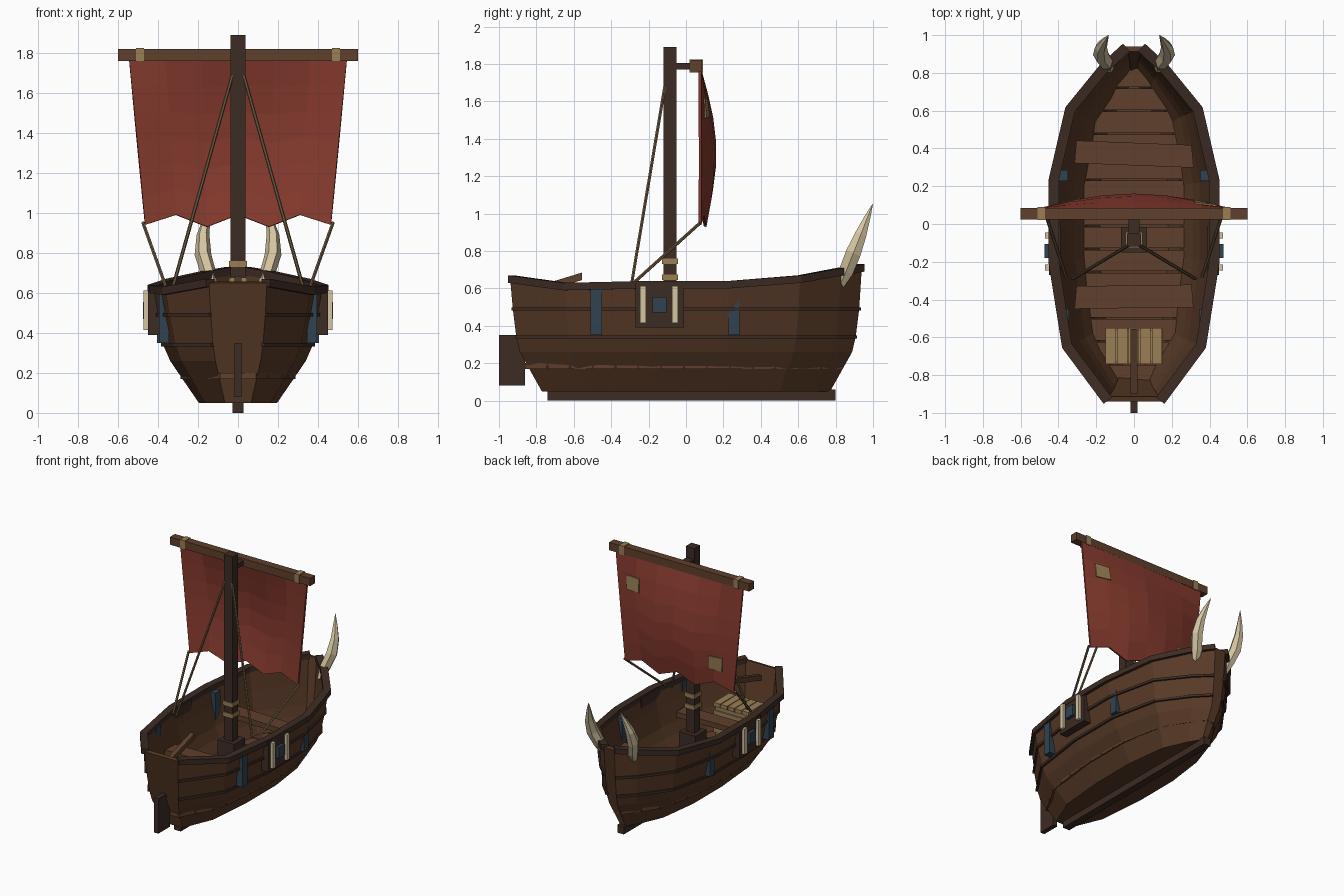
import bpy, bmesh, math
from mathutils import Vector

if "Cube" in bpy.data.objects:
    bpy.data.objects.remove(bpy.data.objects["Cube"])


def material(name, rgb):
    m = bpy.data.materials.new(name)
    m.diffuse_color = (*rgb, 1)
    m.use_nodes = True
    m.node_tree.nodes["Principled BSDF"].inputs["Base Color"].default_value = m.diffuse_color
    return m


HULL = material("hull brown", (0.098, 0.042, 0.020))
PLANK = material("plank brown", (0.115, 0.050, 0.025))
DARK = material("dark wood", (0.046, 0.025, 0.017))
RED = material("sail red", (0.24, 0.043, 0.027))
IVORY = material("ivory", (0.66, 0.56, 0.36))
TAN = material("tan", (0.32, 0.21, 0.09))
BLUE = material("slate blue", (0.03, 0.055, 0.08))
ROPE = material("rope", (0.16, 0.105, 0.052))


def mesh_object(name, verts, faces, mat):
    bm = bmesh.new()
    vs = [bm.verts.new(v) for v in verts]
    for f in faces:
        bm.faces.new([vs[i] for i in f])
    bmesh.ops.recalc_face_normals(bm, faces=bm.faces)
    me = bpy.data.meshes.new(name)
    bm.to_mesh(me)
    bm.free()
    me.materials.append(mat)
    ob = bpy.data.objects.new(name, me)
    bpy.context.collection.objects.link(ob)
    return ob


def loft(name, rings, mat):
    """Skin equal-sized closed rings and cap both ends."""
    n = len(rings[0])
    faces = [(r * n + i, r * n + (i + 1) % n, (r + 1) * n + (i + 1) % n, (r + 1) * n + i)
             for r in range(len(rings) - 1) for i in range(n)]
    faces += [tuple(range(n)), tuple((len(rings) - 1) * n + i for i in range(n))]
    return mesh_object(name, [v for r in rings for v in r], faces, mat)


def box(name, x, y, z, mat):
    ring = lambda h: [(x[0], y[0], h), (x[1], y[0], h), (x[1], y[1], h), (x[0], y[1], h)]
    return loft(name, [ring(z[0]), ring(z[1])], mat)


def side_box(name, x, y, z, mat):
    for s, side in ((-1, "left"), (1, "right")):
        box(f"{name}_{side}", sorted((s * x[0], s * x[1])), y, z, mat)


def rod(name, a, b, r, mat):
    a, b = Vector(a), Vector(b)
    q = (b - a).to_track_quat('Z', 'Y')
    ring = [q @ Vector((r * math.cos(k * math.pi / 3), r * math.sin(k * math.pi / 3), 0)) for k in range(6)]
    loft(name, [[p + v for v in ring] for p in (a, b)], mat)


def interp(t, pts):
    for (a, va), (b, vb) in zip(pts, pts[1:]):
        if t <= b:
            return va + (vb - va) * max(0, (t - a) / (b - a))
    return pts[-1][1]


# Hull: stations are (y, half width, top height)
STATIONS = [(-.94, .145, .65), (-.65, .365, .61), (-.2, .435, .62), (.23, .435, .62),
            (.61, .345, .65), (.83, .165, .69), (.94, .045, .71)]
WIDTH = [(.05, .45), (.26, .78), (.34, .86), (.49, .94), (.63, 1)]
LENGTH = [(.05, .82), (.26, .945), (.34, .965), (.49, .985), (.63, 1)]


def half_width(y, z):
    return interp(y / interp(z, LENGTH), [(s[0], s[1]) for s in STATIONS]) * interp(z, WIDTH)


rings = []
for y, w, top in STATIONS:
    right = [(w * interp(z, WIDTH), y * interp(z, LENGTH), z) for z in (top, .49, .34, .26, .05)]
    rings.append(right + [(-p[0], p[1], p[2]) for p in reversed(right)])
n = 10
faces = [(r * n + i, r * n + i + 1, (r + 1) * n + i + 1, (r + 1) * n + i)
         for r in range(len(rings) - 1) for i in range(n - 1)]
faces += [tuple(range(n)), tuple(6 * n + i for i in range(n))]
hull = mesh_object("hull", [v for r in rings for v in r], faces, HULL)
# outward normals for the open shell
bm = bmesh.new()
bm.from_mesh(hull.data)
bm.normal_update()
if min(bm.faces, key=lambda f: f.calc_center_median().z).normal.z > 0:
    bmesh.ops.reverse_faces(bm, faces=bm.faces)
bm.to_mesh(hull.data)
bm.free()
shell = hull.modifiers.new("thickness", 'SOLIDIFY')
shell.thickness, shell.offset = .03, -1


# Gunwale rails and strakes: rectangular bands swept along the stations
def band(name, level, dz, inset, outset):
    for s, side in ((-1, "left"), (1, "right")):
        pts = []
        for y, w, top in STATIONS:
            z = level or top
            pts.append(Vector((s * w * interp(z, WIDTH), y * interp(z, LENGTH), z)))
        sweep = []
        for i, p in enumerate(pts):
            t = pts[min(i + 1, 6)] - pts[max(i - 1, 0)]
            nrm = Vector((t.y, -t.x, 0)).normalized() * s
            up = Vector((0, 0, dz))
            sweep.append([p - nrm * inset - up, p + nrm * outset - up,
                          p + nrm * outset + up, p - nrm * inset + up])
        loft(f"{name}_{side}", sweep, DARK)


band("gunwale", None, .02, .035, .02)
band("upper_strake", .49, .009, .01, .012)
band("lower_strake", .34, .009, .01, .012)

# Keel and rudder
box("keel", (-.028, .028), (-.74, .8), (0, .06), DARK)
box("rudder", (-.018, .018), (-1, -.86), (.08, .35), DARK)

# Floor planks following the hull shape
y = -.86
while y < .82:
    a, b = y, y + .113
    ring = lambda h: [(-half_width(a, .2) + .01, a, h), (half_width(a, .2) - .01, a, h),
                      (half_width(b, .2) - .01, b, h), (-half_width(b, .2) + .01, b, h)]
    loft("floor_plank", [ring(.17), ring(.2)], PLANK)
    y += .122

# Benches and braces
for name, yc, tilt in (("fore_bench", .37, .012), ("aft_bench", -.385, -.004)):
    ring = lambda h: [(-.315, yc - .06 + tilt, h), (.315, yc - .06 - tilt, h),
                      (.305, yc + .06 - tilt, h), (-.305, yc + .06 + tilt, h)]
    loft(name, [ring(.39), ring(.43)], PLANK)

# Slatted crate and tiller at the stern
box("crate", (-.14, .14), (-.73, -.56), (.2, .43), TAN)
for i in range(5):
    x0 = -.15 + i * .061
    box("crate_slat", (x0, x0 + .055), (-.74, -.55), (.43, .46), TAN)
for z0 in (.23, .33):
    box("crate_board", (-.15, .15), (-.74, -.55), (z0, z0 + .07), TAN)
loft("tiller", [[(sx * .018, ty, tz + h) for sx, h in ((-1, -.02), (1, -.02), (1, .02), (-1, .02))]
                for ty, tz in ((-.9, .56), (-.555, .665))], PLANK)

# Side fittings
side_box("shield_panel", (.39, .45), (-.27, -.01), (.39, .63), DARK)
for yc in (-.23, -.06):
    side_box("panel_bar", (.44, .472), (yc - .016, yc + .016), (.415, .612), IVORY)
side_box("panel_stud", (.44, .475), (-.18, -.105), (.47, .555), BLUE)
side_box("aft_brace", (.345, .395), (-.51, -.45), (.35, .605), BLUE)
side_box("fore_brace", (.35, .405), (.227, .285), (.35, .6), BLUE)

# Mast, foot, bands and yard
box("mast", (-.037, .037), (-.12, -.05), (.2, 1.89), DARK)
box("mast_foot", (-.07, .07), (-.15, -.015), (.2, .46), DARK)
for z0 in (.645, .73):
    box("mast_band", (-.044, .044), (-.127, -.043), (z0, z0 + .03), TAN)
box("yard_bracket", (-.03, .03), (-.055, .04), (1.77, 1.805), DARK)
box("yard", (-.6, .6), (.025, .085), (1.76, 1.82), PLANK)
side_box("yard_wrap", (.47, .51), (.02, .09), (1.755, 1.825), TAN)


# Sail: billowing grid with scalloped hem; u in -1..1, v in 0 (hem)..1 (top)
def sail_point(u, v, off=0):
    hem = .93 + (.06 if round(abs(u) * 3) % 2 == 0 and abs(u) < .9 else 0)
    hem = interp(abs(u), [(0, .99), (.333, .93), (.667, .99), (1, .94)])
    z = hem + (1.77 - hem) * v
    belly = .075 * (1 - u * u) * math.sin(math.pi * (.1 + .9 * v)) + .01 * (1 - v) * (1 - abs(u))
    return (u * (.465 + .08 * v), .075 + belly + off, z)


cols, rows = 6, 6
verts = [sail_point(-1 + 2 * i / cols, j / rows) for j in range(rows + 1) for i in range(cols + 1)]
faces = [(j * 7 + i, j * 7 + i + 1, j * 7 + i + 8, j * 7 + i + 7) for j in range(rows) for i in range(cols)]
sail = mesh_object("sail", verts, faces, RED)
cloth = sail.modifiers.new("thickness", 'SOLIDIFY')
cloth.thickness, cloth.offset = .014, 0

# Sail patches
for u0, v0 in ((.61, .68), (-.8, .15)):
    corners = ((u0, v0), (u0 + .22, v0), (u0 + .22, v0 + .13), (u0, v0 + .13))
    loft("sail_patch", [[sail_point(u, v, off) for u, v in corners] for off in (.006, .015)], TAN)

# Ropes and horns
HORN = [(.13, .82, .61, .022), (.145, .855, .69, .04), (.175, .895, .79, .042),
        (.175, .935, .89, .032), (.155, .97, .98, .017), (.135, .998, 1.05, .002)]
for s, side in ((-1, "left"), (1, "right")):
    rod(f"stay_{side}", (s * .025, -.11, 1.7), (s * .325, -.29, .63), .009, ROPE)
    rod(f"sheet_{side}", (s * .475, .075, .95), (s * .36, -.28, .63), .009, ROPE)
    loft(f"horn_{side}", [[(s * (x + r * math.cos(k * math.pi / 3)), y + r * math.sin(k * math.pi / 3),
                            z - .5 * r * math.sin(k * math.pi / 3)) for k in range(6)]
                          for x, y, z, r in HORN], IVORY)
